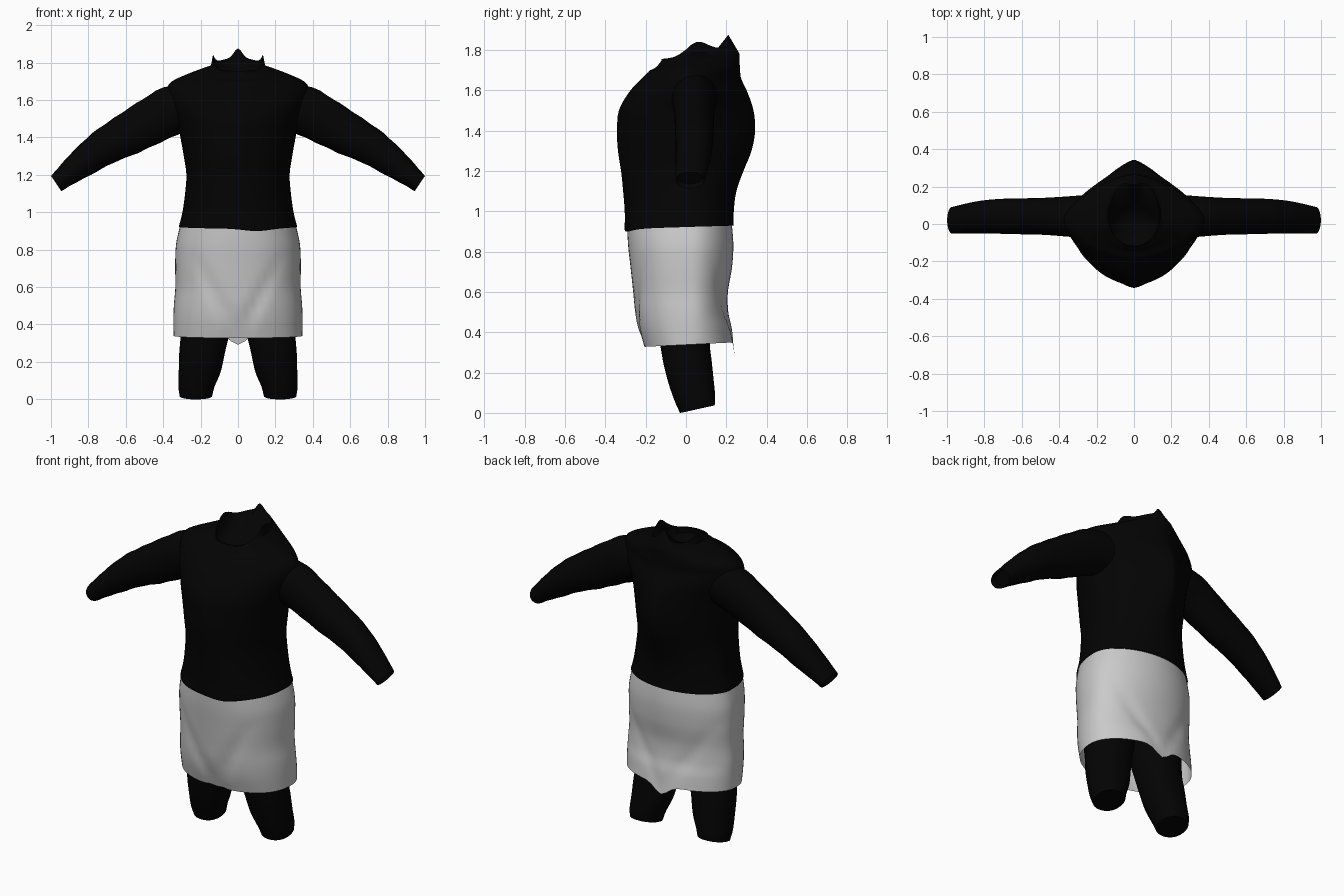
import bpy, bmesh, math
from mathutils import Vector

cube = bpy.data.objects.get("Cube")
if cube:
    bpy.data.objects.remove(cube)

SEG = 64


def material(name, rgb):
    m = bpy.data.materials.new(name)
    m.use_nodes = True
    m.diffuse_color = (*rgb, 1)
    bsdf = m.node_tree.nodes["Principled BSDF"]
    bsdf.inputs["Base Color"].default_value = (*rgb, 1)
    bsdf.inputs["Roughness"].default_value = 0.9
    return m


black = material("black cloth", (0.001, 0.001, 0.001))
grey = material("light grey cloth", (0.59, 0.59, 0.59))


def loft(name, rings, mat, cap_start=False, cap_end=False, angle=50):
    """Skin a list of closed rings with quads."""
    bm = bmesh.new()
    loops = [[bm.verts.new(p) for p in ring] for ring in rings]
    for a, b in zip(loops, loops[1:]):
        n = len(a)
        for i in range(n):
            j = (i + 1) % n
            bm.faces.new((a[i], a[j], b[j], b[i]))
    if cap_start:
        bm.faces.new(loops[0][::-1])
    if cap_end:
        bm.faces.new(loops[-1])
    bmesh.ops.recalc_face_normals(bm, faces=bm.faces)
    me = bpy.data.meshes.new(name)
    bm.to_mesh(me)
    bm.free()
    me.materials.append(mat)
    ob = bpy.data.objects.new(name, me)
    bpy.context.collection.objects.link(ob)
    bpy.ops.object.select_all(action='DESELECT')
    ob.select_set(True)
    bpy.context.view_layer.objects.active = ob
    bpy.ops.object.shade_smooth_by_angle(angle=math.radians(angle))
    return ob


def ease(rows, t):
    """Smooth interpolation through rows of values, t from 0 to 1."""
    f = t * (len(rows) - 1)
    i = min(int(f), len(rows) - 2)
    u = f - i
    p = [rows[max(0, min(len(rows) - 1, i + k))] for k in (-1, 0, 1, 2)]
    return [b + 0.5 * u * (c - a + u * (2*a - 5*b + 4*c - d + u * (3*(b - c) + d - a)))
            for a, b, c, d in zip(*p)]


def body_ring(z, half, front, back, pow_front=1.75, pow_back=1.75, mid=0.03):
    """Rounded diamond section with separate front and back depth."""
    pts = []
    for i in range(SEG):
        a = 2 * math.pi * i / SEG
        c, s = math.cos(a), math.sin(a)
        e = 2 / (pow_back if s > 0 else pow_front)
        x = half * math.copysign(abs(c) ** e, c)
        y = mid + (back - mid if s > 0 else mid - front) * math.copysign(abs(s) ** e, s)
        pts.append(Vector((x, y, z)))
    return pts


def bump(v, centre, width):
    return math.exp(-((v - centre) / width) ** 2)


# Shirt torso: height, half width, front, back, front and back roundness
torso_rows = [
    (0.922, 0.317, -0.304, 0.237, 2.2, 1.95),
    (1.00, 0.297, -0.303, 0.237, 2.15, 1.9),
    (1.10, 0.283, -0.308, 0.25, 2.1, 1.75),
    (1.20, 0.276, -0.312, 0.285, 2.1, 1.55),
    (1.30, 0.29, -0.32, 0.325, 2.05, 1.4),
    (1.40, 0.308, -0.322, 0.343, 2.0, 1.32),
    (1.50, 0.33, -0.318, 0.335, 1.95, 1.32),
    (1.59, 0.367, -0.275, 0.305, 1.8, 1.4),
    (1.655, 0.379, -0.22, 0.275, 1.75, 1.4),
    (1.70, 0.352, -0.175, 0.268, 1.75, 1.5),
    (1.745, 0.255, -0.145, 0.266, 1.8, 1.7),
    (1.785, 0.145, -0.13, 0.264, 2.0, 2.0),
]
torso = []
for k in range(45):
    ring = body_ring(*ease(torso_rows, k / 44))
    for p in ring:
        if p.y < 0:  # narrow ridge down the centre of the chest
            p.y -= 0.02 * bump(p.x, 0, 0.05) * bump(p.z, 1.38, 0.22)
        if k == 0:   # lower hem dips off-centre at the front
            p.z += 0.03 * p.y - (0.014 * bump(p.x, 0.1, 0.1) if p.y < 0 else 0)
        if k > 36:   # neckline slopes down to the front
            p.z -= 0.05 * (k - 36) / 8 * max(0, -p.y / 0.13)
    torso.append(ring)

# Standing collar with three peaks, then the hollow neck opening
rim = []
for p in body_ring(1.80, 0.135, -0.115, 0.245, 2, 2):
    z = 1.755 + 0.07 * bump(p.y, 0.05, 0.08) + 0.07 * max(0, p.y) / 0.245
    z += 0.05 * bump(p.x, 0, 0.03) * (p.y > 0)
    rim.append(Vector((p.x, p.y - 0.035 * bump(p.x, 0, 0.05) * (p.y > 0), z)))
torso.append(rim)
for z, half, front, back in ((1.77, 0.125, -0.12, 0.14), (1.73, 0.118, -0.13, 0.10),
                             (1.69, 0.06, -0.07, 0.05)):
    ring = body_ring(z, half, front, back, 2, 2, 0)
    for p in ring:
        p.z += 0.12 * p.y
    torso.append(ring)
loft("shirt_torso", torso, black, cap_end=True)


# Sleeves: centre x, centre z, half thickness, centre y, half depth
sleeve_rows = [
    (0.20, 1.575, 0.125, 0.04, 0.12),
    (0.35, 1.545, 0.131, 0.04, 0.108),
    (0.48, 1.477, 0.123, 0.041, 0.099),
    (0.60, 1.41, 0.113, 0.041, 0.096),
    (0.72, 1.345, 0.097, 0.041, 0.093),
    (0.83, 1.267, 0.080, 0.036, 0.087),
    (0.92, 1.197, 0.060, 0.026, 0.078),
    (0.972, 1.153, 0.049, 0.02, 0.071),
]


def sleeve(side):
    rings = []
    for k in range(29):
        x, z, r, y, w = ease(sleeve_rows, k / 28)
        tilt = math.radians(12 + 22 * min(1, k / 9))
        r *= 1 + 0.015 * math.sin(k * 1.7)   # soft cloth wrinkles
        ring = []
        for i in range(32):
            a = 2 * math.pi * i / 32
            h = r * math.sin(a)
            ring.append((side * (x + h * math.sin(tilt)), y + w * math.cos(a),
                         z + h * math.cos(tilt)))
        rings.append(ring)
    # turned-in cuff
    c = sum((Vector(p) for p in rings[-1]), Vector()) / 32
    rings.append([c + (Vector(p) - c) * 0.8 - Vector((side * 0.02, 0, -0.015))
                  for p in rings[-1]])
    loft("left_sleeve" if side > 0 else "right_sleeve", rings, black, cap_end=True)


# Skirt: height, half width, front, back, back roundness
skirt_rows = [
    (0.93, 0.309, -0.293, 0.228, 1.95),
    (0.83, 0.331, -0.287, 0.235, 1.95),
    (0.72, 0.336, -0.275, 0.228, 1.95),
    (0.60, 0.335, -0.262, 0.208, 2.0),
    (0.50, 0.343, -0.252, 0.210, 2.0),
    (0.42, 0.345, -0.238, 0.228, 2.0),
    (0.33, 0.344, -0.212, 0.24, 2.0),
]
skirt = []
for k in range(41):
    t = k / 40
    z, half, front, back, pow_back = ease(skirt_rows, t)
    fade = max(0, min(1, (0.8 - z) / 0.3))
    ring = body_ring(z, half, front, back, 2.25, pow_back)
    for p in ring:
        p.z += t ** 6 * (0.008 + 0.05 * p.y)   # hem rises to the back
        if p.y < 0:
            # V-shaped drape falling to a point at the centre front
            edge = 0.03 + 0.17 * max(0, (z - 0.38) / 0.34)
            p.y += 0.016 * fade * bump(abs(p.x), edge, 0.035)
        else:
            # diagonal folds and a pointed hem at the centre back
            p.y -= 0.010 * fade * bump(abs(p.x), 0.32 * (z - 0.3) / 0.5, 0.04) * (1 - t ** 8)
            p.z -= 0.058 * t ** 8 * bump(p.x, 0, 0.06)
    skirt.append(ring)
loft("skirt", skirt, grey, angle=60)


# Legs: height, inner x, outer x, front, back
leg_rows = [
    (0.62, 0.01, 0.29, -0.16, 0.13),
    (0.45, 0.025, 0.305, -0.15, 0.12),
    (0.34, 0.048, 0.307, -0.128, 0.118),
    (0.25, 0.07, 0.314, -0.112, 0.128),
    (0.15, 0.092, 0.317, -0.085, 0.138),
    (0.07, 0.125, 0.319, -0.055, 0.145),
    (0.018, 0.138, 0.312, -0.03, 0.142),
]


def leg(side):
    rings = []
    for k in range(25):
        z, inner, outer, front, back = ease(leg_rows, k / 24)
        ring = body_ring(z, (outer - inner) / 2, front, back, 2.2, 2.2, (front + back) / 2)
        for p in ring:
            p.x = side * (p.x + (inner + outer) / 2)
            p.z += 0.22 * (p.y - 0.055) * (k / 24) ** 3   # slanted cuff
        rings.append(ring)
    loft("left_leg" if side > 0 else "right_leg", rings, black, True, True)


for side in (1, -1):
    sleeve(side)
    leg(side)
